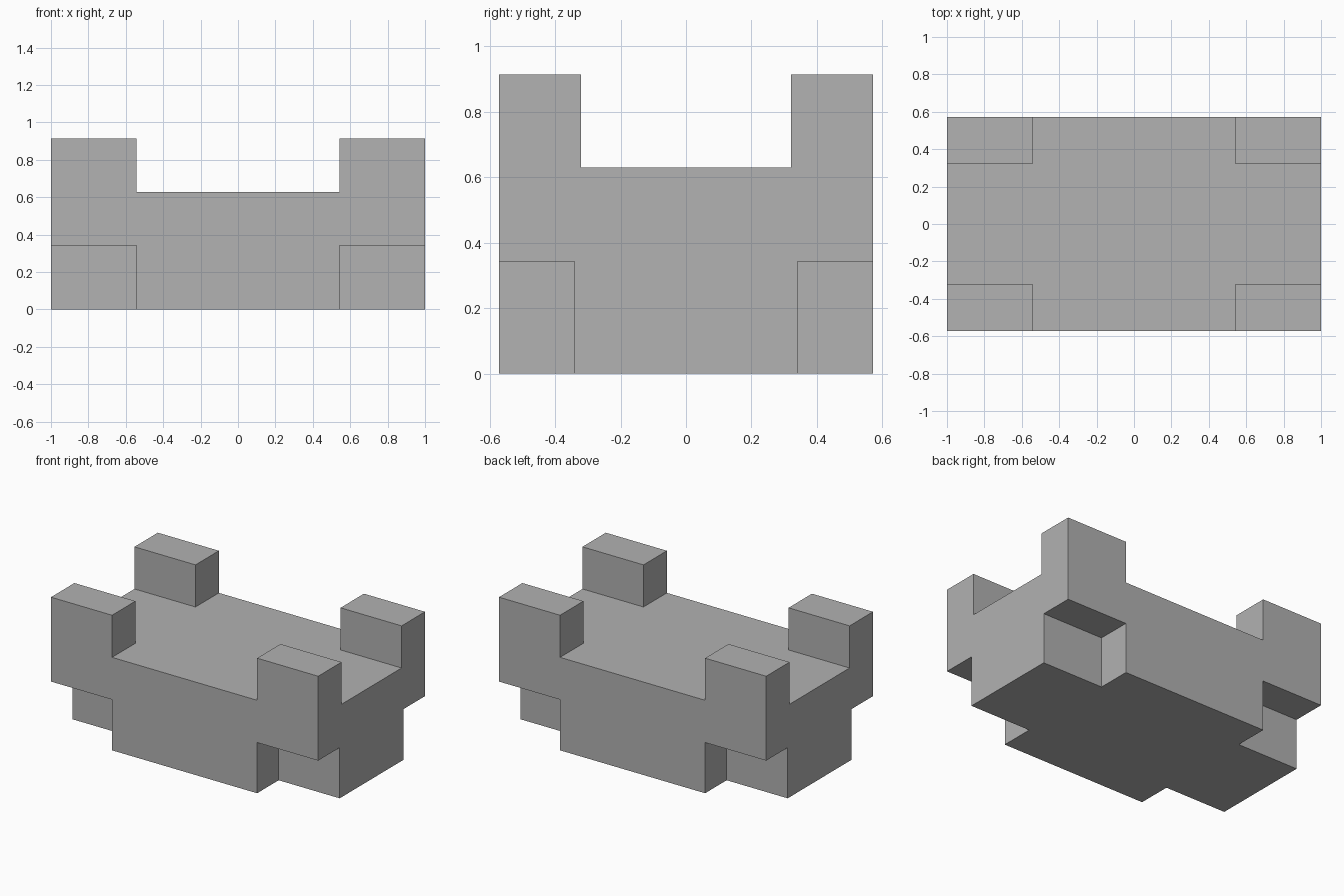
import bpy
import bmesh
from mathutils import Matrix, Vector

cube = bpy.data.objects.get("Cube")
if cube:
    bpy.data.objects.remove(cube, do_unlink=True)

# Overall half sizes and levels
HX, HY, TOP = 1.0, 0.571, 0.914
POST_X, POST_Y, DECK = 0.543, 0.321, 0.629
NOTCH_Y, NOTCH_Z = 0.341, 0.343
OVER = 0.2  # how far cutters reach past the block


def new_object(name, bm):
    bmesh.ops.recalc_face_normals(bm, faces=bm.faces)
    mesh = bpy.data.meshes.new(name)
    bm.to_mesh(mesh)
    bm.free()
    obj = bpy.data.objects.new(name, mesh)
    bpy.context.collection.objects.link(obj)
    return obj


def add_box(bm, low, high):
    low, high = Vector(low), Vector(high)
    matrix = Matrix.Translation((low + high) / 2) @ Matrix.Diagonal((*(high - low), 1))
    bmesh.ops.create_cube(bm, size=1, matrix=matrix)


# Solid block
bm = bmesh.new()
add_box(bm, (-HX, -HY, 0), (HX, HY, TOP))
body = new_object("body", bm)

# Cross-shaped recess that leaves four corner posts above the deck
bm = bmesh.new()
ox, oy = HX + OVER, HY + OVER
corner = [(ox, POST_Y), (POST_X, POST_Y), (POST_X, oy)]
outline = []
for sx, sy in ((1, 1), (-1, 1), (-1, -1), (1, -1)):
    points = [(sx * x, sy * y) for x, y in corner]
    outline += points if sx * sy > 0 else points[::-1]
base = bm.faces.new([bm.verts.new((x, y, DECK)) for x, y in outline])
raised = bmesh.ops.extrude_face_region(bm, geom=[base])["geom"]
bmesh.ops.translate(bm, vec=(0, 0, TOP - DECK + OVER),
                    verts=[v for v in raised if isinstance(v, bmesh.types.BMVert)])
recess_cutter = new_object("recess_cutter", bm)

# Square notches under the four corners
bm = bmesh.new()
for sx in (-1, 1):
    for sy in (-1, 1):
        xs = sorted((sx * POST_X, sx * ox))
        ys = sorted((sy * NOTCH_Y, sy * oy))
        add_box(bm, (xs[0], ys[0], -OVER), (xs[1], ys[1], NOTCH_Z))
notch_cutter = new_object("notch_cutter", bm)

# Carve the block and discard the cutters
bpy.context.view_layer.objects.active = body
for cutter in (recess_cutter, notch_cutter):
    cutter.hide_render = True
    mod = body.modifiers.new("carve", "BOOLEAN")
    mod.operation = "DIFFERENCE"
    mod.solver = "EXACT"
    mod.object = cutter
    bpy.ops.object.modifier_apply(modifier=mod.name)
    bpy.data.objects.remove(cutter, do_unlink=True)

# Plain grey finish
grey = bpy.data.materials.new("grey")
grey.use_nodes = True
colour = (0.445, 0.445, 0.445, 1)
grey.diffuse_color = colour
grey.node_tree.nodes["Principled BSDF"].inputs["Base Color"].default_value = colour
body.data.materials.clear()
body.data.materials.append(grey)
